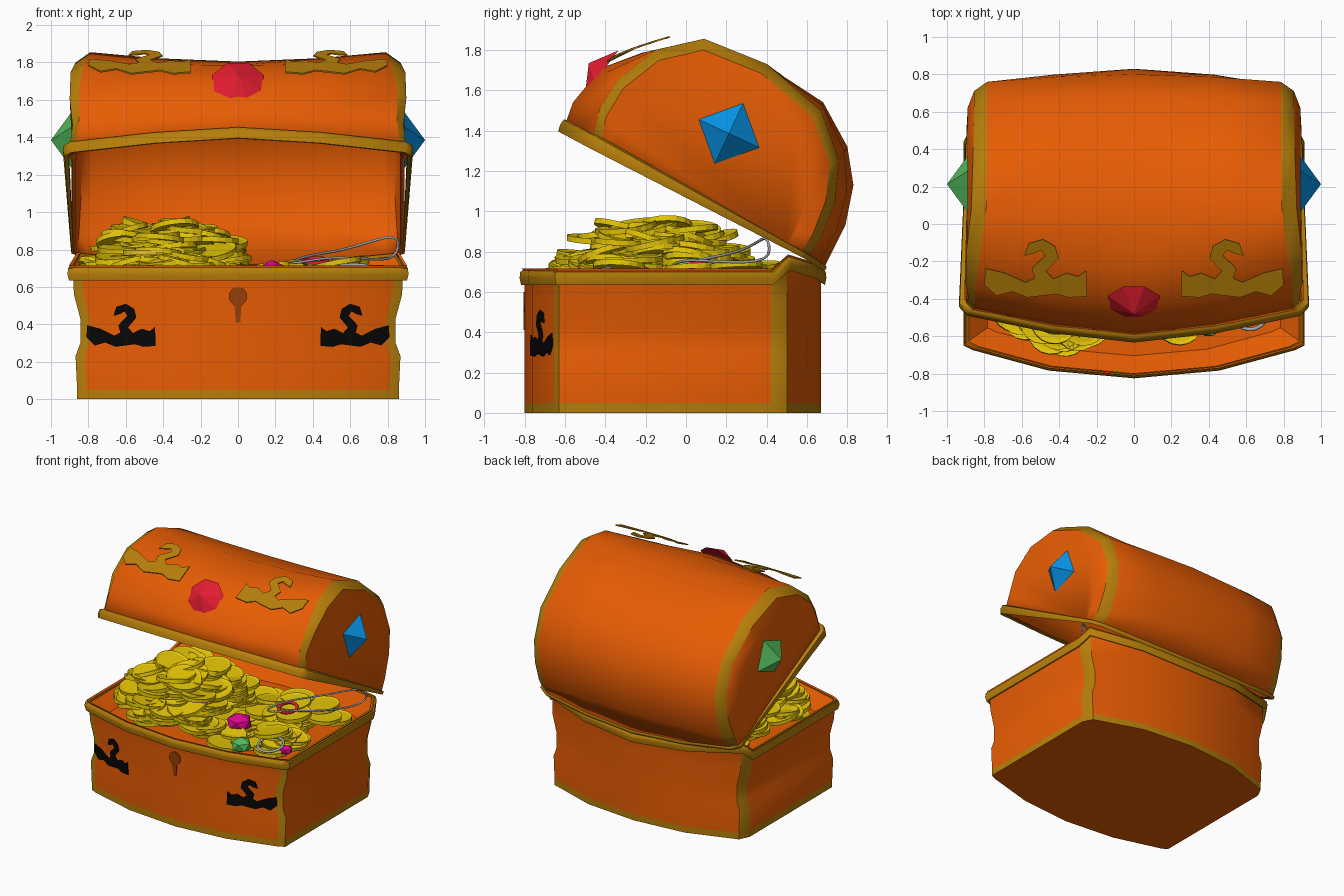
import bpy, bmesh, math, random
from mathutils import Vector, Matrix

random.seed(4)
if "Cube" in bpy.data.objects:
    bpy.data.objects.remove(bpy.data.objects["Cube"])


def material(name, r, g, b):
    m = bpy.data.materials.new(name)
    m.use_nodes = True
    m.diffuse_color = (r, g, b, 1)
    bsdf = next(n for n in m.node_tree.nodes if n.type == "BSDF_PRINCIPLED")
    bsdf.inputs["Base Color"].default_value = (r, g, b, 1)
    bsdf.inputs["Roughness"].default_value = 0.7
    return m


ORANGE = material("orange wood", 0.8, 0.108, 0.001)
TRIM = material("dull gold trim", 0.47, 0.21, 0.003)
COIN = material("coin gold", 0.78, 0.56, 0.002)
BLACK = material("black", 0.002, 0.002, 0.002)
BROWN = material("keyhole brown", 0.3, 0.05, 0.002)
RED = material("red gem", 0.78, 0.012, 0.03)
BLUE = material("blue gem", 0.002, 0.29, 0.78)
GREEN = material("green gem", 0.09, 0.52, 0.11)
PINK = material("pink gem", 0.75, 0.002, 0.28)
SILVER = material("silver", 0.4, 0.43, 0.48)
CHEST = [TRIM, ORANGE, ORANGE]


def finish(name, bm, mats, smooth=None):
    mesh = bpy.data.meshes.new(name)
    bm.to_mesh(mesh)
    bm.free()
    for m in mats:
        mesh.materials.append(m)
    ob = bpy.data.objects.new(name, mesh)
    bpy.context.collection.objects.link(ob)
    if smooth:
        bpy.ops.object.select_all(action="DESELECT")
        ob.select_set(True)
        bpy.context.view_layer.objects.active = ob
        bpy.ops.object.shade_smooth_by_angle(angle=math.radians(smooth))
    return ob


def loft(name, rings, mats, closed=True, caps=True, loop=False, rule=None, smooth=35):
    """Skin a list of point rings; rule picks the material from centre and normal."""
    bm = bmesh.new()
    vs = [[bm.verts.new(p) for p in ring] for ring in rings]
    n = len(vs[0])
    for a, b in zip(vs, vs[1:] + (vs[:1] if loop else [])):
        for i in range(n if closed else n - 1):
            j = (i + 1) % n
            bm.faces.new((a[i], a[j], b[j], b[i]))
    if caps:
        bm.faces.new(vs[0])
        bm.faces.new(vs[-1])
    bmesh.ops.recalc_face_normals(bm, faces=bm.faces)
    bm.normal_update()
    for f in bm.faces:
        if rule:
            f.material_index = rule(f.calc_center_median(), f.normal)
    return finish(name, bm, mats, smooth)


def moulding(name, path, sizes, normal):
    """Rounded trim strip that hugs the outside of a closed path."""
    c = sum(path, Vector()) / len(path)
    section = [(0, -0.005), (0.025, -0.015), (0.035, 0.02), (0.03, 0.05), (0, 0.06)]
    rings = [[c + (p - c) * (1 + s * k) + normal * h * k for s, h in section]
             for p, k in zip(path, sizes)]
    return loft(name, rings, [TRIM], caps=False, loop=True, smooth=60)


# Chest body: bowed front and back, waisted sides, hollow top, raised hinge corners
half = [(0, -0.8), (0.43, -0.76), (0.81, -0.655), (0.86, -0.63),
        (0.86, 0.42), (0.82, 0.5), (0.43, 0.63), (0, 0.67)]
outline = half + [(-x, y) for x, y in half[-2:0:-1]]
levels = [(0, 1, 1), (0.05, 1, 1), (0.23, 1.01, 1), (0.3, 0.98, 1), (0.43, 0.98, 1),
          (0.56, 1.02, 1), (0.65, 1.025, 1), (0.715, 1.05, 1.015), (0.6, 0.91, 0.88)]


def hinge_lift(y):
    return {0.5: 0.07, 0.63: 0.03}.get(y, 0)


def body_rule(c, n):
    base = c.z < 0.05 and abs(n.z) < 0.5
    corner = min(abs(n.x), abs(n.y)) > 0.38 and c.z < 0.645
    return 0 if base or corner else 1


loft("chest_body", [[Vector((x * sx, y * sy, z + (hinge_lift(y) if z >= 0.65 else 0)))
                     for x, y in outline] for z, sx, sy in levels], CHEST, rule=body_rule)
moulding("body_rim", [Vector((x * 1.025, y, 0.65 + hinge_lift(y))) for x, y in outline],
         [1] * len(outline), Vector((0, 0, 1)))

# Open lid: barrel shell, sagging slightly in the middle, with chamfered gold ends
end = [(-0.47, 1.325), (-0.43, 1.5), (-0.34, 1.65), (-0.15, 1.8), (0.09, 1.855), (0.4, 1.73),
       (0.67, 1.5), (0.76, 1.25), (0.74, 1.05), (0.67, 0.87), (0.6, 0.765)]
mid = [(-0.61, 1.4), (-0.56, 1.54), (-0.42, 1.71), (-0.22, 1.785), (0.1, 1.805), (0.42, 1.705),
       (0.68, 1.54), (0.8, 1.32), (0.83, 1.13), (0.79, 0.93), (0.68, 0.71)]
edge_in = [.87, .85, .85, .82, .79, .785, .785, .785, .785, .79, .81]
edge_out = [.905, .885, .9, .895, .87, .86, .855, .855, .86, .87, .88]
pivot = Vector((0, 0.06, 1.05))


def lid_ring(side, xs, t, s=1):
    ring = [Vector((0, *m)).lerp(Vector((0, *e)), t) for m, e in zip(mid, end)]
    return [pivot + (p - pivot) * s + Vector((side * x, 0, 0)) for p, x in zip(ring, xs)]


stations = [([0.43] * 11, 0.35, 1), (edge_in, 1, 1), (edge_out, 1, 0.93), ([0.89] * 11, 1, 0.8)]
rings = [lid_ring(-1, *st) for st in reversed(stations)]
rings += [lid_ring(0, edge_in, 0)] + [lid_ring(1, *st) for st in stations]
lid = loft("lid", rings, CHEST, closed=False,
           rule=lambda c, n: 0 if abs(c.x) > 0.8 and abs(n.x) < 0.89 else 1)
shell = lid.modifiers.new("thickness", "SOLIDIFY")
shell.thickness = 0.025
shell.offset = -1
shell.material_offset = 1
shell.material_offset_rim = 1
border = rings[1:-1]
moulding("lid_rim", [r[0] for r in border] + [r[-1] for r in reversed(border)],
         [1] * len(border) + [0.4] * len(border), Vector((0, 0.48, 0.87)))


# Thin swan-shaped plates on the body and lid
swan = [(0, .02), (.01, .46), (.09, .36), (.2, .42), (.33, .32), (.4, .45), (.28, .68), (.31, .88),
        (.43, 1), (.57, .93), (.61, .72), (.52, .76), (.45, .82), (.41, .72), (.54, .5), (.51, .33),
        (.6, .26), (.8, .42), (.99, .5), (1, .22), (.88, .03), (.73, .1), (.58, 0), (.3, .06), (.18, 0)]


def plate(name, points, mat, out):
    bm = bmesh.new()
    face = bm.faces.new([bm.verts.new(p) for p in points])
    back = bmesh.ops.extrude_face_region(bm, geom=[face])["geom"]
    bmesh.ops.translate(bm, vec=out, verts=[v for v in back if isinstance(v, bmesh.types.BMVert)])
    bmesh.ops.recalc_face_normals(bm, faces=bm.faces)
    return finish(name, bm, [mat])


for side, tag in ((1, "left"), (-1, "right")):
    plate("body_swan_" + tag,
          [Vector((side * (0.44 + 0.37 * s), -0.765 + 0.105 * s, 0.28 + 0.23 * t)) for s, t in swan],
          BLACK, Vector((0, -0.008, 0)))
    plate("lid_swan_" + tag,
          [Vector((side * (0.25 + 0.55 * s), -0.39 + 0.31 * t, 1.735 + 0.125 * t ** 0.7))
           for s, t in swan], TRIM, Vector((0, -0.003, 0.008)))

# Keyhole plate
arc = [math.radians(a) for a in range(-45, 226, 30)]
hole = [(0.05 * math.cos(a), 0.55 + 0.05 * math.sin(a)) for a in arc]
hole += [(-0.018, 0.5), (-0.012, 0.41), (0.012, 0.41), (0.018, 0.5)]
plate("keyhole", [Vector((x, -0.799, z)) for x, z in hole], BROWN, Vector((0, -0.007, 0)))


# Mounted gems
def gem(name, sides, radius, depth, matrix, mat):
    bm = bmesh.new()
    bmesh.ops.create_cone(bm, cap_ends=True, segments=sides, radius1=radius, radius2=0, depth=depth)
    bmesh.ops.transform(bm, matrix=matrix, verts=bm.verts)
    return finish(name, bm, [mat])


facing = Vector((0, -0.8, 0.6)).to_track_quat("Z", "Y").to_matrix().to_4x4()
gem("lid_gem", 8, 0.15, 0.08, Matrix.Translation((0, -0.45, 1.71)) @ facing
    @ Matrix.Rotation(math.radians(22.5), 4, "Z"), RED)
for side, tag, mat in ((1, "left", BLUE), (-1, "right", GREEN)):
    turn = Matrix.Rotation(math.radians(-25), 4, "X") @ Matrix.Rotation(side * math.pi / 2, 4, "Y")
    gem("side_gem_" + tag, 4, 0.18, 0.12, Matrix.Translation((side * 0.94, 0.213, 1.385)) @ turn, mat)

# Loose gems among the coins
loose_gems = (("pink_gem", (0.18, -0.24, 0.67), 0.1, PINK),
              ("green_gem", (0.4, -0.53, 0.66), 0.08, GREEN),
              ("small_pink_gem", (0.73, -0.43, 0.67), 0.05, PINK))
for name, pos, size, mat in loose_gems:
    bm = bmesh.new()
    bmesh.ops.create_icosphere(bm, subdivisions=1, radius=size)
    bmesh.ops.scale(bm, vec=(1, 1, 0.75), verts=bm.verts)
    bmesh.ops.translate(bm, vec=pos, verts=bm.verts)
    finish(name, bm, [mat])

# Coins: a tall heap on one side and a low scatter elsewhere
bm = bmesh.new()
bmesh.ops.create_cone(bm, cap_ends=True, segments=18, radius1=0.13, radius2=0.13, depth=0.028)
caps = [f for f in bm.faces if len(f.verts) > 4]
bmesh.ops.inset_individual(bm, faces=caps, thickness=0.02, depth=-0.006)
coin = bpy.data.meshes.new("coin_pattern")
bm.to_mesh(coin)
bm.free()


def scatter(name, count, xs, ys, height, tilt):
    heap = bmesh.new()
    for _ in range(count):
        x, y = random.uniform(*xs), random.uniform(*ys)
        z = height(x, y)
        if z is None:
            continue
        copy = coin.copy()
        copy.transform(Matrix.Translation((x, y, z))
                       @ Matrix.Rotation(random.uniform(0, math.tau), 4, "Z")
                       @ Matrix.Rotation(random.uniform(-tilt, tilt), 4, "X"))
        heap.from_mesh(copy)
        bpy.data.meshes.remove(copy)
    finish(name, heap, [COIN])


def heap_height(x, y):
    r = math.hypot((x + 0.38) / 0.37, (y + 0.16) / 0.42)
    return 0.68 + 0.25 * (1 - r ** 5) * random.random() ** 0.4 if r < 1 else None


def floor_height(x, y):
    if y < -0.58 + 0.2 * abs(x):
        return None
    near_gem = any(math.hypot(x - p[0], y - p[1]) < s + 0.12 for _, p, s, _ in loose_gems)
    return 0.625 if near_gem else random.uniform(0.63, 0.73)


scatter("coin_heap", 180, (-0.75, 0), (-0.58, 0.26), heap_height, 0.36)
scatter("loose_coins", 95, (-0.66, 0.68), (-0.57, 0.36), floor_height, 0.24)
bpy.data.meshes.remove(coin)


# Chains and bracelets
def wire(name, points, thick, mat):
    curve = bpy.data.curves.new(name, "CURVE")
    curve.dimensions = "3D"
    curve.bevel_depth = thick
    curve.bevel_resolution = 1
    curve.resolution_u = 4
    line = curve.splines.new("NURBS")
    line.points.add(len(points) - 1)
    for p, co in zip(line.points, points):
        p.co = (*co, 1)
    line.use_cyclic_u = True
    curve.materials.append(mat)
    bpy.context.collection.objects.link(bpy.data.objects.new(name, curve))


def circle(x, y, z, r):
    angles = [i * math.tau / 10 for i in range(10)]
    return [(x + r * math.cos(a), y + r * math.sin(a), z + 0.2 * r * math.sin(a)) for a in angles]


wire("necklace", [(0.26, -0.08, 0.72), (0.36, 0.1, 0.77), (0.55, 0.25, 0.79), (0.76, 0.38, 0.86),
                  (0.87, 0.4, 0.88), (0.85, 0.44, 0.74), (0.7, 0.15, 0.75), (0.5, 0, 0.76),
                  (0.38, -0.06, 0.74)], 0.007, SILVER)
wire("bracelet", circle(0.62, -0.47, 0.7, 0.1), 0.01, SILVER)
wire("red_bracelet", circle(0.41, 0.05, 0.74, 0.07), 0.012, RED)
